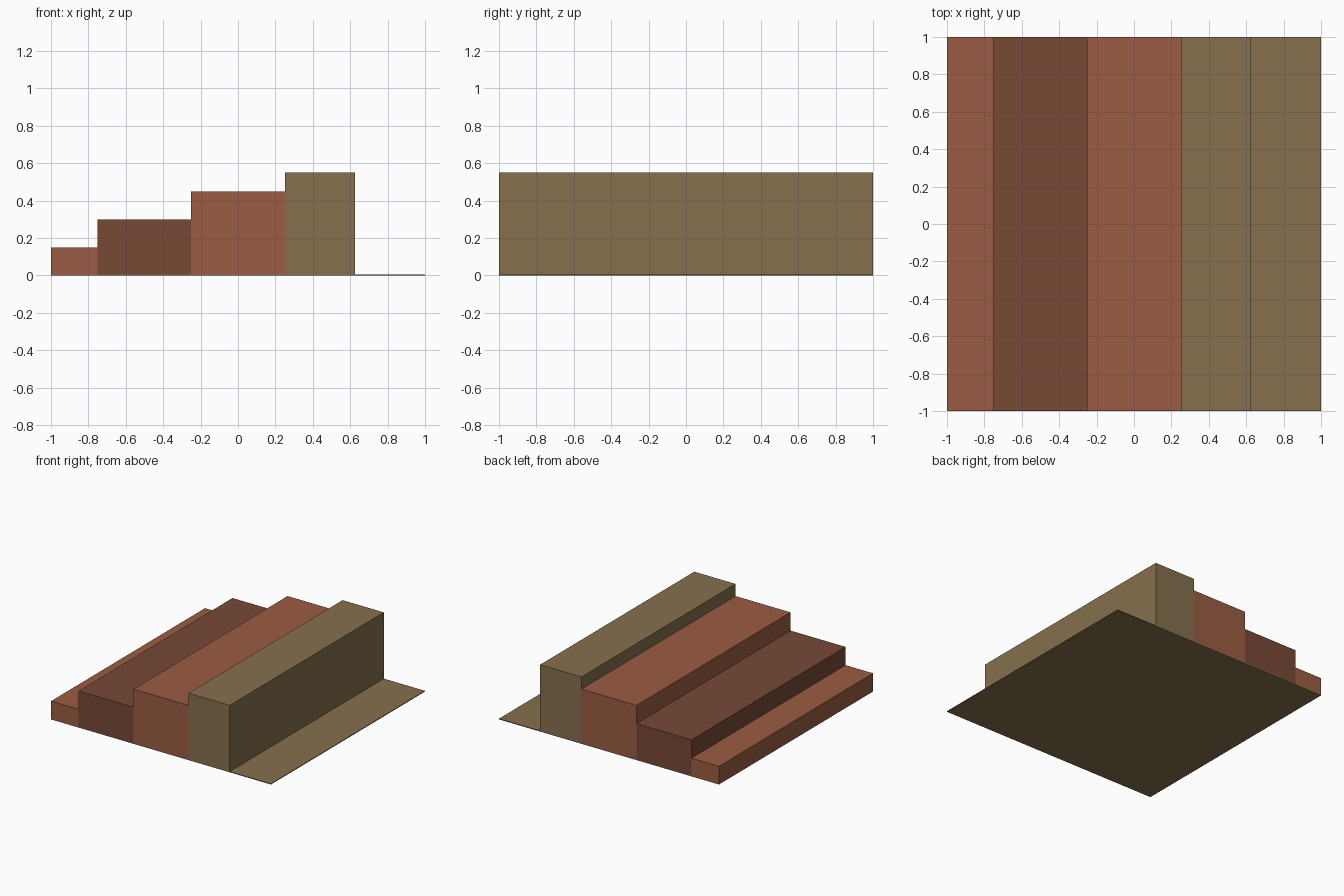
import bpy

default_cube = bpy.data.objects.get("Cube")
if default_cube:
    bpy.data.objects.remove(default_cube, do_unlink=True)


def make_material(name, rgb):
    mat = bpy.data.materials.new(name)
    mat.use_nodes = True
    mat.diffuse_color = (*rgb, 1)
    bsdf = next(n for n in mat.node_tree.nodes if n.type == "BSDF_PRINCIPLED")
    bsdf.inputs["Base Color"].default_value = (*rgb, 1)
    return mat


terracotta = make_material("terracotta", (0.323, 0.107, 0.056))
brown = make_material("dark brown", (0.184, 0.067, 0.036))
olive = make_material("olive tan", (0.238, 0.162, 0.076))

DEPTH = 2.0
PLATE = 0.006


def block(name, x0, x1, z0, z1, mat):
    """Full-depth box between two x and two z positions."""
    bpy.ops.mesh.primitive_cube_add(size=1, location=((x0 + x1) / 2, 0, (z0 + z1) / 2))
    obj = bpy.context.object
    obj.name = name
    obj.scale = (x1 - x0, DEPTH, z1 - z0)
    bpy.ops.object.transform_apply(location=False, rotation=False, scale=True)
    obj.data.materials.append(mat)
    return obj


# Thin plate under everything
block("base_plate", -1, 1, 0, PLATE, olive)

# Steps rising to the left, resting on the plate
block("low_step", -1, -0.75, PLATE, 0.15, terracotta)
block("middle_step", -0.75, -0.25, PLATE, 0.30, brown)
block("high_step", -0.25, 0.25, PLATE, 0.45, terracotta)
block("top_wall", 0.25, 0.625, PLATE, 0.55, olive)
